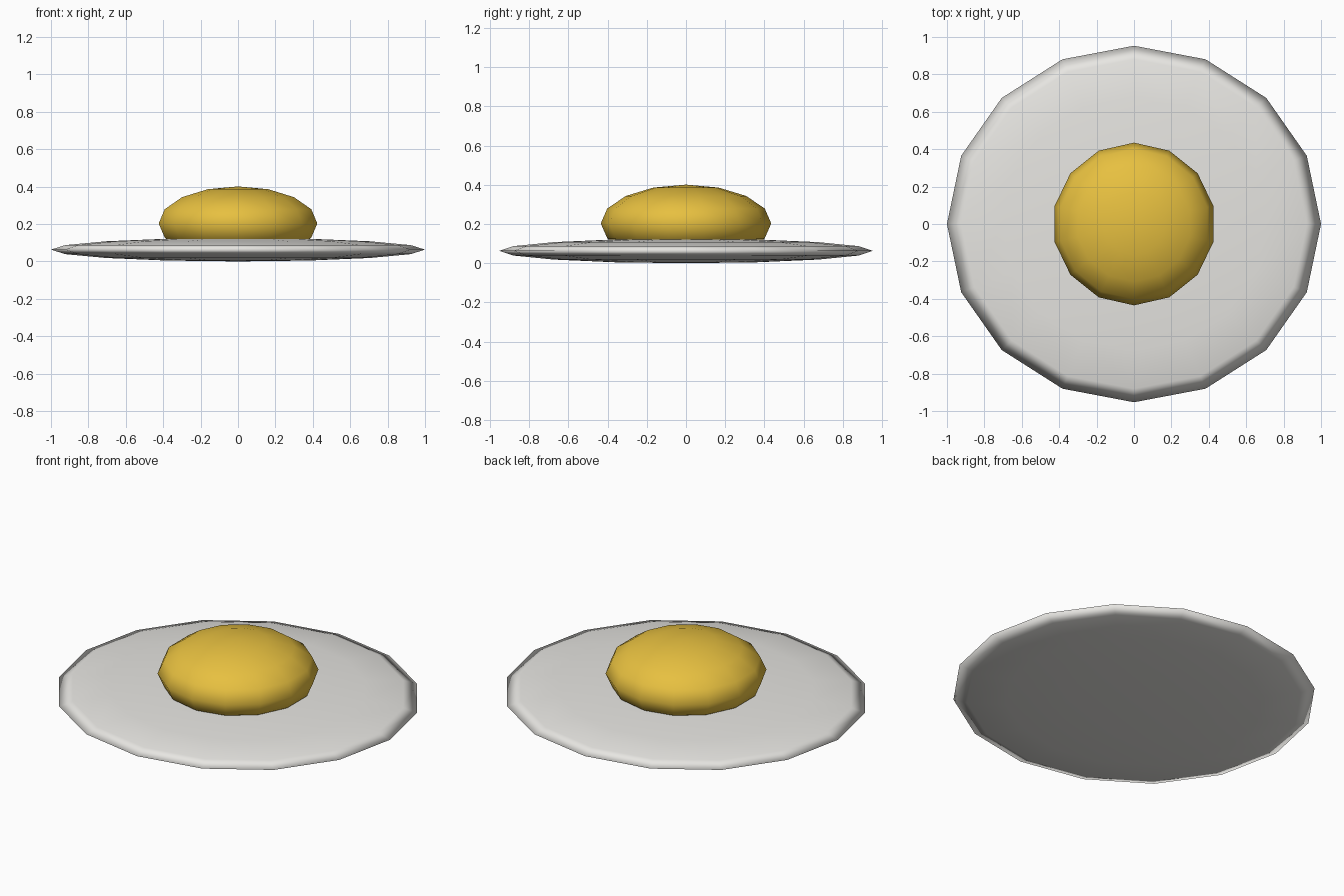
import bpy

# Remove the default cube
cube = bpy.data.objects.get("Cube")
if cube:
    bpy.data.objects.remove(cube, do_unlink=True)


def flat_material(name, rgb):
    mat = bpy.data.materials.new(name)
    mat.use_nodes = True
    color = (*rgb, 1.0)
    mat.diffuse_color = color
    mat.node_tree.nodes["Principled BSDF"].inputs["Base Color"].default_value = color
    return mat


def ellipsoid(name, segments, rings, radii, height, mat):
    """Smooth squashed sphere centred above the origin."""
    bpy.ops.mesh.primitive_uv_sphere_add(
        segments=segments, ring_count=rings, radius=1, location=(0, 0, height))
    obj = bpy.context.object
    obj.name = name
    obj.scale = radii
    bpy.ops.object.transform_apply(location=False, rotation=False, scale=True)
    bpy.ops.object.shade_smooth()
    obj.data.materials.append(mat)
    return obj


white = flat_material("warm white", (0.8, 0.79, 0.76))
yellow = flat_material("yolk yellow", (0.94, 0.62, 0.06))

# Thin, wide egg white
ellipsoid("egg_white", 16, 8, (1.0, 0.953, 0.063), 0.063, white)

# Domed yolk, its lower half sunk into the white
ellipsoid("yolk", 14, 8, (0.435, 0.435, 0.198), 0.203, yellow)
